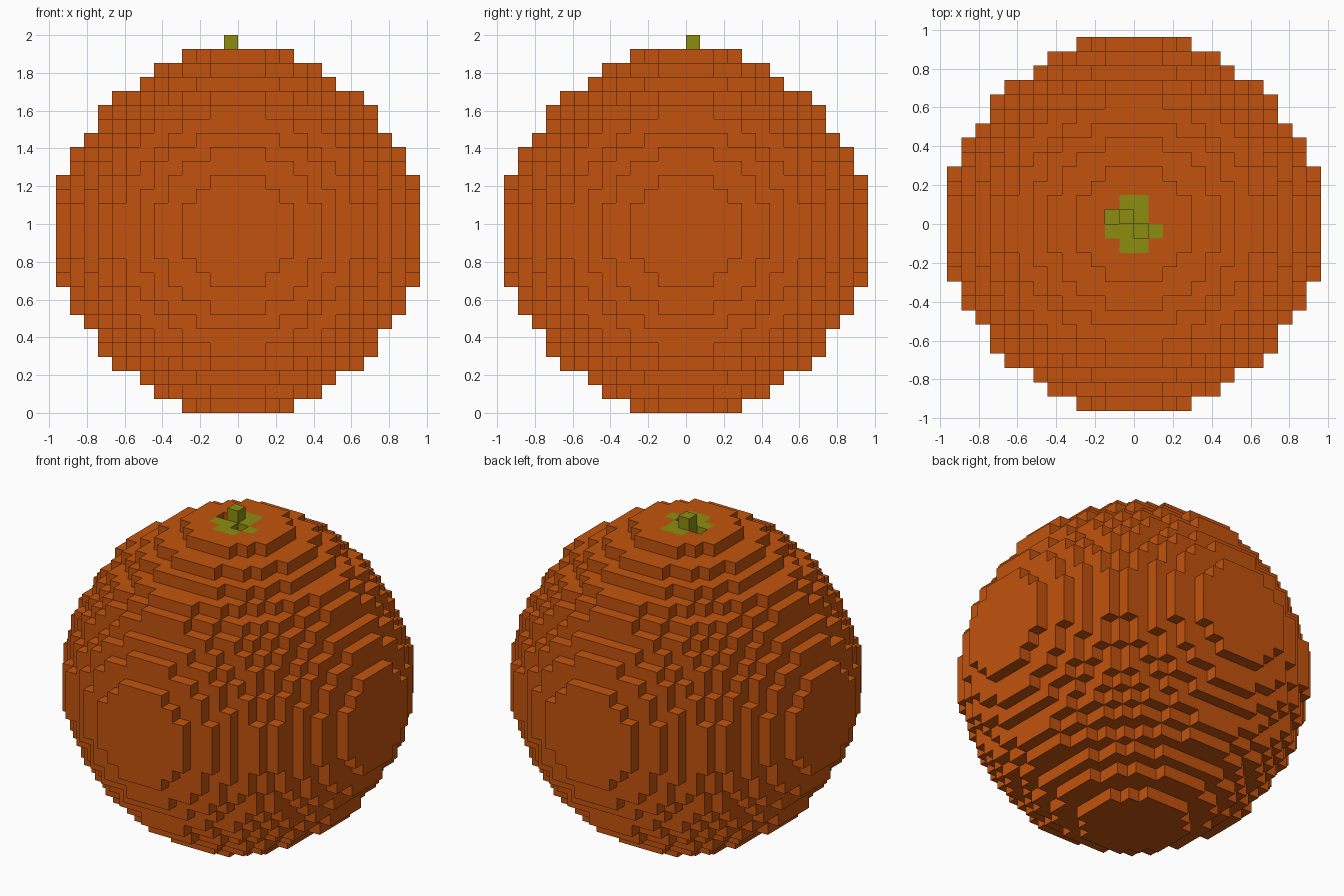
import bpy, bmesh
from mathutils import Vector

cube = bpy.data.objects.get("Cube")
if cube:
    bpy.data.objects.remove(cube)

V = 2 / 27          # block size: 26 blocks of fruit plus one of stem
N = 13              # blocks from centre to edge


def material(name, rgb):
    m = bpy.data.materials.new(name)
    m.use_nodes = True
    m.diffuse_color = (*rgb, 1)
    m.node_tree.nodes["Principled BSDF"].inputs["Base Color"].default_value = (*rgb, 1)
    return m


orange = material("orange_peel", (0.54, 0.086, 0.004))
green = material("stem_green", (0.262, 0.27, 0.005))


# Blocky ball: slightly tighter than a sphere between the axes
def in_ball(cell):
    a, b, c = sorted((abs(i + 0.5) + 1.5 for i in cell), reverse=True)
    return a * a + b * b + c * c <= 230 and (a, b, c) != (12, 9, 2)


# Two pits beside the stem, and the green patch around it
pits = {(-2, 0), (0, -1)}
patch = {(i, j) for i in (-1, 0) for j in range(-2, 2)}
patch |= {(-2, -1), (-2, 0), (1, -1)}

R = range(-N, N)
fruit = {(i, j, k) for i in R for j in R for k in R if in_ball((i, j, k))}
fruit -= {(i, j, N - 1) for i, j in pits}


def is_green(cell):
    i, j, k = cell
    return k >= N or (k == N - 1 and (i, j) in patch) or (k == N - 2 and (i, j) in pits)


# Turn a set of blocks into one surface made of only their exposed faces
def block_object(name, cells, neighbours):
    bm = bmesh.new()
    corners = {}

    def vert(p):
        if p not in corners:
            corners[p] = bm.verts.new(Vector((p[0], p[1], p[2] + N)) * V)
        return corners[p]

    for cell in sorted(cells):
        for axis in range(3):
            for side in (0, 1):
                near = list(cell)
                near[axis] += 2 * side - 1
                if tuple(near) in neighbours:
                    continue
                u, w = (axis + 1) % 3, (axis + 2) % 3
                loop = []
                for du, dw in ((0, 0), (1, 0), (1, 1), (0, 1)):
                    p = list(cell)
                    p[axis] += side
                    p[u] += du
                    p[w] += dw
                    loop.append(vert(tuple(p)))
                face = bm.faces.new(loop if side else loop[::-1])
                face.material_index = int(is_green(cell))
    mesh = bpy.data.meshes.new(name)
    bm.to_mesh(mesh)
    bm.free()
    mesh.materials.append(orange)
    mesh.materials.append(green)
    obj = bpy.data.objects.new(name, mesh)
    bpy.context.collection.objects.link(obj)
    return obj


stem = {(-1, 0, N)}
block_object("fruit", fruit, fruit | stem)
block_object("stem", stem, fruit | stem)
